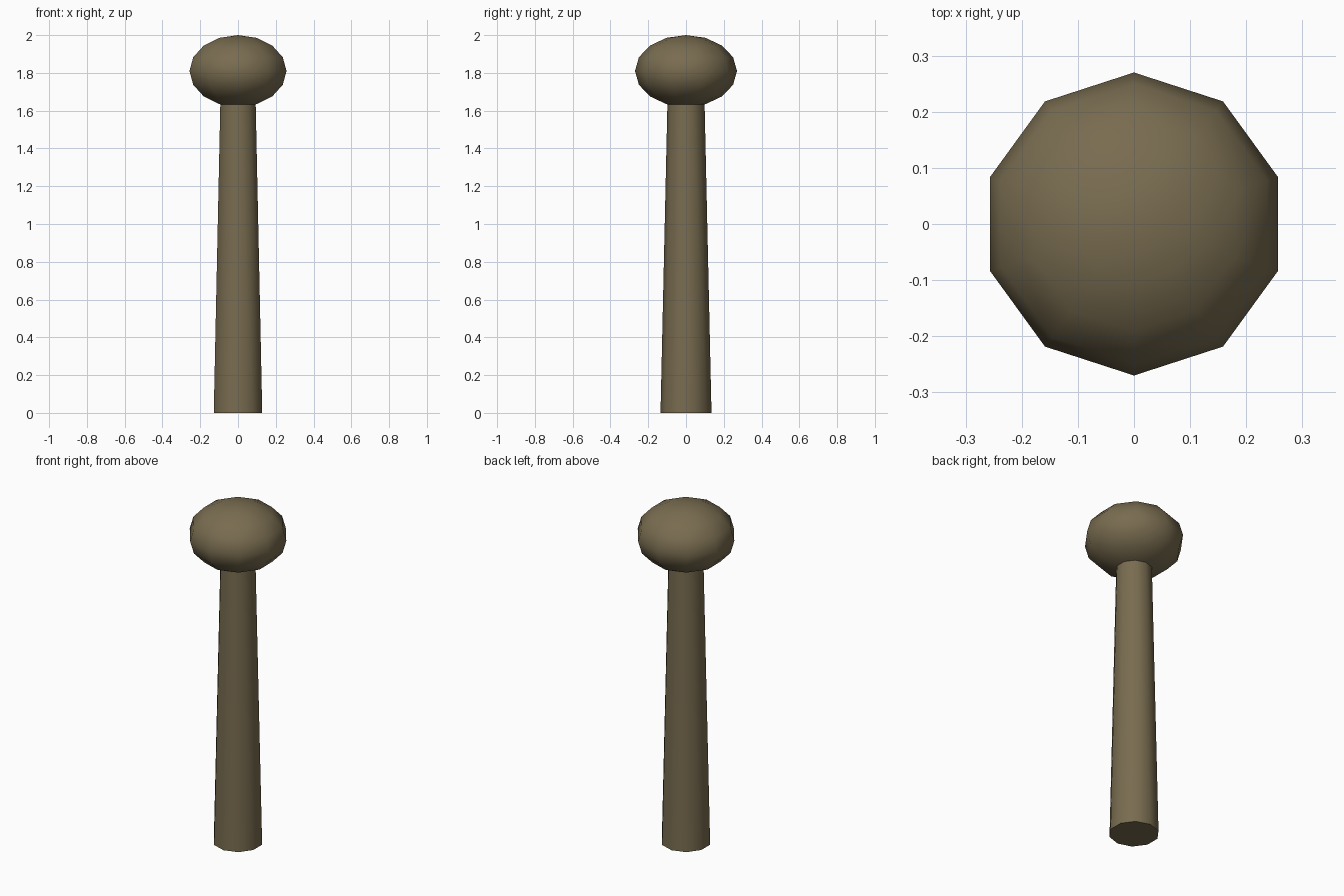
import bpy

cube = bpy.data.objects.get("Cube")
if cube:
    bpy.data.objects.remove(cube, do_unlink=True)

# Single brown material
brown = bpy.data.materials.new("olive_brown")
brown.use_nodes = True
colour = (0.19, 0.15, 0.08, 1)
brown.diffuse_color = colour
brown.node_tree.nodes["Principled BSDF"].inputs["Base Color"].default_value = colour


def finish(name, angle):
    ob = bpy.context.object
    ob.name = name
    ob.data.materials.append(brown)
    bpy.ops.object.transform_apply(location=False, rotation=True, scale=True)
    bpy.ops.object.shade_smooth_by_angle(angle=angle)
    return ob


# Tapered post, running up into the knob
bpy.ops.mesh.primitive_cone_add(vertices=10, radius1=0.135, radius2=0.097,
                                depth=1.7, location=(0, 0, 0.85))
finish("post", 0.8)

# Flattened round knob
bpy.ops.mesh.primitive_uv_sphere_add(segments=10, ring_count=8, radius=1,
                                     location=(0, 0, 1.81))
bpy.context.object.scale = (0.27, 0.27, 0.19)
finish("knob", 1.2)
